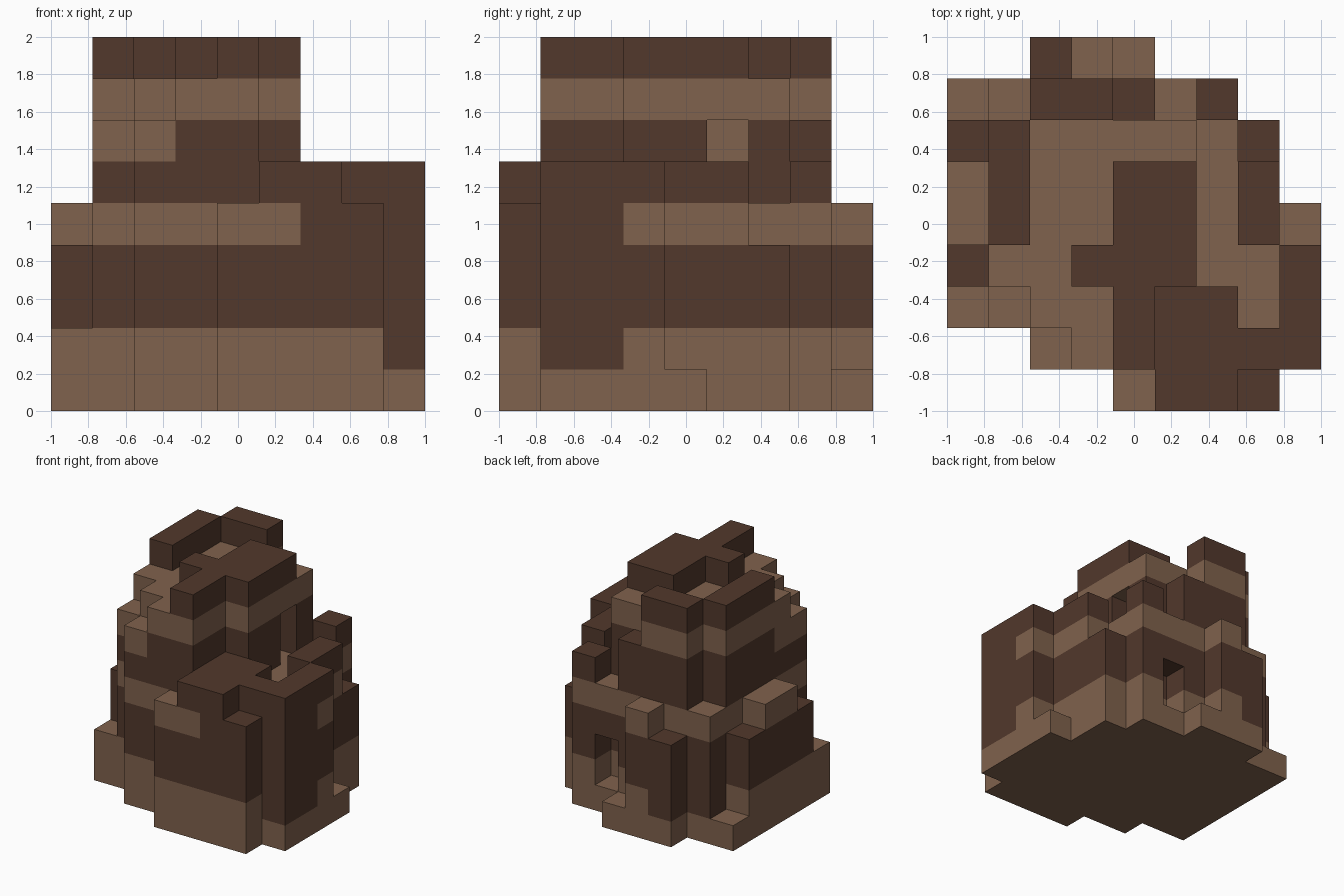
import bpy, bmesh
from mathutils import Vector

old = bpy.data.objects.get("Cube")
if old:
    bpy.data.objects.remove(old, do_unlink=True)

N = 9
CELL = 2 / N

# Column heights in blocks, front row first, each row running along +x
HEIGHTS = """
000056650
007896666
278896656
488999556
598899561
598899560
498888540
159975600
004510000
""".split()

# Blocks left out under a column top: back window and side recess
GAPS = {(5, 7, 1), (5, 7, 2), (5, 5, 5), (5, 5, 6)}

# Horizontal courses: name, layers, usual colour
COURSES = [
    ("foundation", range(0, 2), "light"),
    ("lower_wall", range(2, 4), "dark"),
    ("ledge", range(4, 5), "light"),
    ("upper_wall", range(5, 7), "dark"),
    ("upper_ledge", range(7, 8), "light"),
    ("crown", range(8, 9), "dark"),
]

# Odd blocks that take the other colour
SWAPPED = {(8, 1, 1), (8, 2, 1), (2, 8, 1), (1, 7, 1),
           (6, 0, 4), (7, 0, 4), (8, 1, 4), (8, 2, 4),
           (1, 2, 6), (1, 3, 6), (2, 1, 6), (4, 5, 6)}


def make_material(name, color):
    mat = bpy.data.materials.new(name)
    mat.use_nodes = True
    mat.diffuse_color = color
    mat.node_tree.nodes["Principled BSDF"].inputs["Base Color"].default_value = color
    return mat


MATERIALS = [make_material("light brown", (0.216, 0.122, 0.074, 1)),
             make_material("dark brown", (0.084, 0.040, 0.025, 1))]


def solid(i, j, k):
    inside = 0 <= i < N and 0 <= j < N and k >= 0
    return inside and k < int(HEIGHTS[j][i]) and (i, j, k) not in GAPS


def add_block(bm, cell, color):
    """Add the exposed sides of one block."""
    center = Vector(((cell[0] + 0.5) * CELL - 1,
                     (cell[1] + 0.5) * CELL - 1,
                     (cell[2] + 0.5) * CELL))
    h = CELL / 2
    for axis in range(3):
        for sign in (-1, 1):
            side = list(cell)
            side[axis] += sign
            if solid(*side):
                continue
            n, u, v = Vector(), Vector(), Vector()
            n[axis] = sign
            u[(axis + 1) % 3] = sign
            v[(axis + 2) % 3] = 1
            corners = [n - u - v, n + u - v, n + u + v, n - u + v]
            face = bm.faces.new([bm.verts.new(center + c * h) for c in corners])
            face.material_index = color


def build_course(name, layers, shade):
    bm = bmesh.new()
    for k in layers:
        for j in range(N):
            for i in range(N):
                if solid(i, j, k):
                    dark = (shade == "dark") != ((i, j, k) in SWAPPED)
                    add_block(bm, (i, j, k), int(dark))
    bmesh.ops.remove_doubles(bm, verts=bm.verts, dist=CELL / 100)
    mesh = bpy.data.meshes.new(name)
    bm.to_mesh(mesh)
    bm.free()
    for mat in MATERIALS:
        mesh.materials.append(mat)
    bpy.context.collection.objects.link(bpy.data.objects.new(name, mesh))


for course in COURSES:
    build_course(*course)
